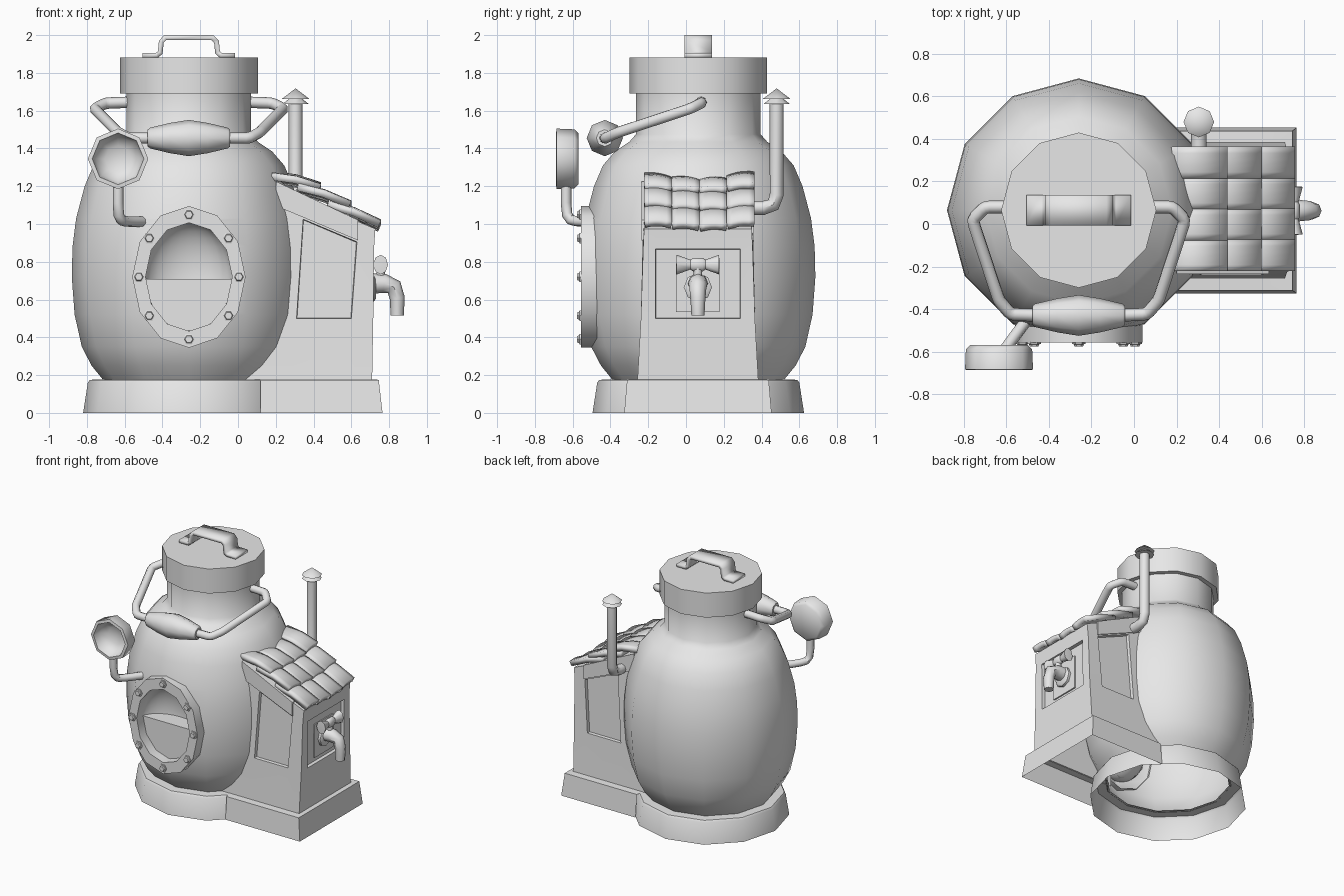
import bpy, bmesh, math, random
from mathutils import Vector, Matrix

random.seed(4)
if "Cube" in bpy.data.objects:
    bpy.data.objects.remove(bpy.data.objects["Cube"])

grey = bpy.data.materials.new("plain grey")
grey.use_nodes = True
grey.diffuse_color = (0.8, 0.8, 0.8, 1)
grey.node_tree.nodes["Principled BSDF"].inputs["Base Color"].default_value = (0.8, 0.8, 0.8, 1)

CX, CY = -0.26, 0.065             # vessel axis
HY = 0.063                        # hut centre line
OUT_FRONT = (math.pi / 2, 0, 0)   # local z points to -y
OUT_LEFT = (0, math.pi / 2, 0)    # local z points to +x
OUT_BACK = (-math.pi / 2, 0, 0)   # local z points to +y
parts = []


def finish(name, bm):
    mesh = bpy.data.meshes.new(name)
    bm.to_mesh(mesh)
    bm.free()
    mesh.materials.append(grey)
    ob = bpy.data.objects.new(name, mesh)
    bpy.context.collection.objects.link(ob)
    parts.append(ob)
    return ob


def skin(bm, rings, closed=True):
    """Bridge successive rows of points with quads."""
    rows = [[bm.verts.new(p) for p in ring] for ring in rings]
    n = len(rows[0])
    return [[bm.faces.new((a[i], a[(i + 1) % n], b[(i + 1) % n], b[i]))
             for i in range(n if closed else n - 1)] for a, b in zip(rows, rows[1:])]


def lathe(name, profile, seg, loc, rot=(0, 0, 0), scale=(1, 1, 1)):
    bm = bmesh.new()
    angles = [math.tau * i / seg for i in range(seg)]
    skin(bm, [[(r * math.cos(a), r * math.sin(a), h) for a in angles] for r, h in profile])
    bmesh.ops.remove_doubles(bm, verts=bm.verts, dist=1e-5)
    ob = finish(name, bm)
    ob.location, ob.rotation_euler, ob.scale = loc, rot, scale
    return ob


def tube(name, pts, radius, bend=0.05, end_scale=1.0):
    """Round pipe along a path with softened corners."""
    pts = [Vector(p) for p in pts]
    path = [pts[0]]
    for a, b, c in zip(pts, pts[1:], pts[2:]):
        p = b + (a - b).normalized() * min(bend, (a - b).length * 0.45)
        q = b + (c - b).normalized() * min(bend, (c - b).length * 0.45)
        path += [p, p * 0.25 + b * 0.5 + q * 0.25, q]
    path.append(pts[-1])
    cu = bpy.data.curves.new(name, 'CURVE')
    cu.dimensions = '3D'
    cu.bevel_depth, cu.bevel_resolution, cu.use_fill_caps = radius, 2, True
    sp = cu.splines.new('POLY')
    sp.points.add(len(path) - 1)
    for i, (pt, co) in enumerate(zip(sp.points, path)):
        pt.co = (*co, 1)
        pt.radius = 1 + (end_scale - 1) * i / (len(path) - 1)
    temp = bpy.data.objects.new(name + "_path", cu)
    bpy.context.collection.objects.link(temp)
    bpy.context.view_layer.update()
    mesh = bpy.data.meshes.new_from_object(temp.evaluated_get(bpy.context.evaluated_depsgraph_get()))
    bpy.data.objects.remove(temp)
    mesh.name = name
    mesh.materials.clear()
    mesh.materials.append(grey)
    ob = bpy.data.objects.new(name, mesh)
    bpy.context.collection.objects.link(ob)
    parts.append(ob)


def ellipsoid(name, loc, size):
    bm = bmesh.new()
    bmesh.ops.create_uvsphere(bm, u_segments=24, v_segments=16, radius=1)
    bm.transform(Matrix.Translation(loc) @ Matrix.Diagonal((*size, 1)))
    return finish(name, bm)


# Vessel body with a hollow scooped out behind the porthole
body = lathe("vessel_body", [(0, .17), (.45, .17), (.515, .25), (.567, .35), (.605, .52), (.62, .72),
                             (.616, .88), (.597, 1.03), (.552, 1.2), (.505, 1.31), (.44, 1.385),
                             (.365, 1.435), (.33, 1.475), (.33, 1.7), (0, 1.7)], 12, (CX, CY, 0))
cutter = ellipsoid("porthole_cutter", (CX, -.5, .72), (.235, .16, .29))
cut = body.modifiers.new("porthole", 'BOOLEAN')
cut.operation, cut.object, cut.solver = 'DIFFERENCE', cutter, 'EXACT'
bpy.context.view_layer.objects.active = body
bpy.ops.object.modifier_apply(modifier=cut.name)
parts.remove(cutter)
bpy.data.objects.remove(cutter)
bm = bmesh.new()
bm.from_mesh(body.data)
floor = [f for f in bm.faces if f.calc_center_median().z < .18]
bmesh.ops.delete(bm, geom=floor, context='FACES')
bm.to_mesh(body.data)
bm.free()

# Liquid standing in the lower half of the porthole
water = ellipsoid("porthole_liquid", (CX, -.5, .72), (.233, .158, .288))
bm = bmesh.new()
bm.from_mesh(water.data)
for co, no in (((0, 0, .71), (0, 0, 1)), ((0, -.48, 0), (0, -1, 0))):
    cutgeom = bmesh.ops.bisect_plane(bm, geom=bm.verts[:] + bm.edges[:] + bm.faces[:],
                                     plane_co=co, plane_no=no, clear_outer=True)["geom_cut"]
    bmesh.ops.holes_fill(bm, edges=[e for e in cutgeom if isinstance(e, bmesh.types.BMEdge)])
bmesh.ops.recalc_face_normals(bm, faces=bm.faces)
bm.to_mesh(water.data)
bm.free()

# Porthole frame and bolts
lathe("porthole_frame", [(1, 0), (1, .1), (.765, .1), (.765, 0)], 12,
      (CX, -.457, .72), OUT_FRONT, (.3, .375, 1))
for i in range(8):
    a = math.tau * i / 8
    grow = 1.12 if i % 2 else 1
    lathe("porthole_bolt", [(.032, 0), (.032, .008), (.024, .01), (.02, .02), (0, .02)], 6,
          (CX + .265 * grow * math.cos(a), -.556, .72 + (.29 if i % 2 else .33) * math.sin(a)), OUT_FRONT)

# Round plinth, lid and lid handle
lathe("round_plinth", [(.56, 0), (.535, .16), (.525, .175), (.44, .178)], 12, (CX, CY, 0))
lathe("lid", [(0, 1.69), (.365, 1.69), (.365, 1.882), (0, 1.882)], 12, (CX, CY, 0))
half = [(.245, 1.892), (.17, 1.892), (.152, 1.908), (.146, 1.965), (.125, 1.987)]
strip = [(CX - x, z) for x, z in half] + [(CX + x, z) for x, z in reversed(half)]
bm = bmesh.new()
skin(bm, [[(x, y, z) for x, z in strip] for y in (-.008, .137)], closed=False)
grip = finish("lid_handle", bm)
solid = grip.modifiers.new("thickness", 'SOLIDIFY')
solid.thickness, solid.offset, solid.use_even_offset = .026, 0, True

# Carrying bail with a swollen grip
for side in (-1, 1):
    tube("bail_arm", [(CX + side * x, y, z) for x, y, z in
                      ((.3, .08, 1.645), (.44, .08, 1.64), (.5, .02, 1.61),
                       (.375, -.36, 1.485), (.32, -.425, 1.455), (.18, -.43, 1.455))], .03, .02)
lathe("bail_grip", [(0, -.218), (.045, -.218), (.055, -.205), (.08, -.1), (.096, 0),
                    (.08, .1), (.055, .205), (.045, .218), (0, .218)], 8,
      (CX, -.43, 1.455), OUT_LEFT)

# Listening dish on a bent pipe
lathe("dish", [(0, 0), (.135, 0), (.156, .02), (.16, .115), (.137, .118), (.12, .06), (.07, .03), (0, .02)],
      8, (-.635, -.57, 1.345), OUT_FRONT)
tube("dish_pipe", [(-.635, -.635, 1.21), (-.635, -.635, 1.03), (-.6, -.58, 1.012), (-.51, -.46, 1.012)], .028, .1)


# Lean-to hut: tapered walls with recessed panels
def hut_ring(xs, half_width, height):
    side = [(x, -half_width) for x in xs]
    end = [(xs[-1], -.225), (xs[-1], .225)]
    plan = side + end + [(x, -y) for x, y in reversed(side)]
    return [(x, HY + y, height(x)) for x, y in plan]


def roof_line(x):
    return 1.28 - .42 * x


bm = bmesh.new()
rows = skin(bm, [hut_ring((0, .28, .59, .71), .32, lambda x: .175),
                 hut_ring((0, .31, .6, .716), .302, lambda x: .5),
                 hut_ring((0, .345, .63, .72), .29, lambda x: roof_line(x) - .11),
                 hut_ring((0, .35, .63, .727), .285, roof_line)], closed=False)
bm.verts.ensure_lookup_table()
top = bm.verts[30:40]
for i in range(3):
    bm.faces.new((top[i], top[i + 1], top[8 - i], top[9 - i]))
bm.normal_update()
bmesh.ops.inset_individual(bm, faces=[rows[1][i] for i in (1, 4, 7)], thickness=.004, depth=-.025)
bmesh.ops.remove_doubles(bm, verts=bm.verts, dist=1e-5)
finish("hut_walls", bm)

bm = bmesh.new()
skin(bm, [hut_ring((.12, .3, .6, .765), .39, lambda x: 0),
          hut_ring((.12, .3, .6, .745), .375, lambda x: .175),
          hut_ring((.1, .28, .59, .705), .315, lambda x: .178)], closed=False)
finish("hut_plinth", bm)

# Sloping timber under the tiles
bm = bmesh.new()
beam = [(.2, -.1), (.635, -.1), (.635, .008), (.2, .03)]
ends = [[(x, HY + y, roof_line(x) + dz) for x, dz in beam] for y in (-.298, .298)]
skin(bm, ends)
for ring in ends:
    bm.faces.new([bm.verts.new(p) for p in ring])
bmesh.ops.remove_doubles(bm, verts=bm.verts, dist=1e-5)
bmesh.ops.recalc_face_normals(bm, faces=bm.faces)
finish("roof_beam", bm)

# Gently bowed roof tiles in overlapping, sagging courses
for x0, z0, x1, z1 in ((.18, 1.25, .44, 1.19), (.32, 1.19, .6, 1.095), (.48, 1.1, .757, .995)):
    for col in range(4):
        y0 = -.222 + .1455 * col
        lift = random.uniform(-.005, .005) + .012 * (abs(col - 1.5) - 1)
        tilt = random.uniform(-.008, .008) + .006 * (col - 1.5)
        bm = bmesh.new()
        rows = []
        for t in (0, .5, 1):
            row = []
            for k in range(6):
                u = k / 5
                z = z0 + (z1 - z0) * t + .01 + .01 * math.sin(math.pi * u) + lift + tilt * (u - .5)
                row.append((x0 + (x1 - x0) * t, y0 + .149 * u, z + .012 * math.sin(math.pi * t)))
            rows.append(row)
        skin(bm, rows, closed=False)
        bm.normal_update()
        if sum(f.normal.z for f in bm.faces) < 0:
            bmesh.ops.reverse_faces(bm, faces=bm.faces)
        tile = finish("roof_tile", bm)
        solid = tile.modifiers.new("thickness", 'SOLIDIFY')
        solid.thickness, solid.offset = .04, -1

# Chimney pipe with a stacked cap
tube("chimney_pipe", [(.305, .3, 1.085), (.305, .48, 1.085), (.305, .48, 1.65)], .037, .07)
lathe("chimney_cap", [(0, 1.635), (.07, 1.635), (.035, 1.663), (.072, 1.663), (0, 1.718)], 8, (.305, .48, 0))

# Tap with backplate, flange, spout and winged handle
bm = bmesh.new()
bmesh.ops.create_cube(bm, size=1)
bm.transform(Matrix.Translation((.695, HY, .665)) @ Matrix.Diagonal((.014, .23, .26, 1)))
finish("tap_backplate", bm)
lathe("tap_flange", [(.075, 0), (.075, .02), (.06, .03), (0, .03)], 8, (.7, HY, .665), OUT_LEFT)
tube("tap_spout", [(.69, HY, .685), (.843, HY, .685), (.843, HY, .515)], .056, .09, .62)
tube("tap_stem", [(.755, HY, .68), (.755, HY, .79)], .022)
lathe("tap_handle", [(0, -.115), (.052, -.112), (.026, -.04), (.036, -.025), (.036, .025),
                     (.026, .04), (.052, .112), (0, .115)], 8, (.755, HY, .785), OUT_BACK, (.75, 1, 1))

# Smooth shading that keeps hard edges
bpy.ops.object.select_all(action='DESELECT')
for ob in parts:
    ob.select_set(True)
bpy.context.view_layer.objects.active = body
bpy.ops.object.shade_smooth_by_angle(angle=math.radians(46))
